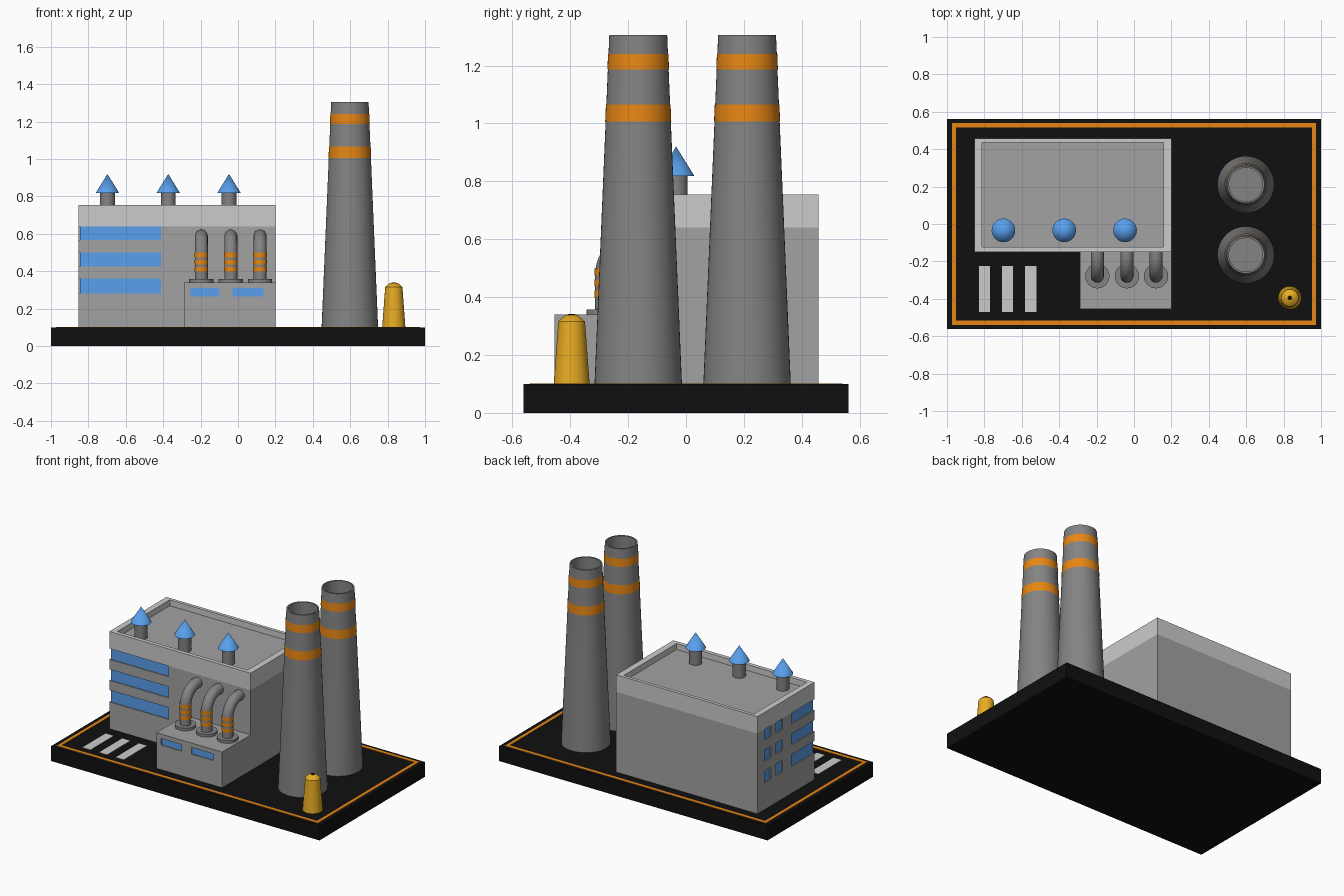
import bpy, bmesh, math

if "Cube" in bpy.data.objects:
    bpy.data.objects.remove(bpy.data.objects["Cube"])


def material(name, rgb):
    m = bpy.data.materials.new(name)
    m.diffuse_color = (*rgb, 1)
    m.use_nodes = True
    m.node_tree.nodes["Principled BSDF"].inputs["Base Color"].default_value = m.diffuse_color
    return m


BLACK = material("asphalt", (0.005, 0.005, 0.005))
WALL = material("wall_grey", (0.36, 0.36, 0.36))
LIGHT = material("light_grey", (0.59, 0.59, 0.59))
DARK = material("dark_grey", (0.23, 0.23, 0.23))
ORANGE = material("orange", (0.8, 0.24, 0.007))
BLUE = material("blue", (0.1, 0.35, 0.84))
YELLOW = material("yellow", (0.8, 0.41, 0.016))


def finish(name, bm, mat, smooth=False):
    bmesh.ops.recalc_face_normals(bm, faces=bm.faces)
    me = bpy.data.meshes.new(name)
    bm.to_mesh(me)
    bm.free()
    ob = bpy.data.objects.new(name, me)
    bpy.context.collection.objects.link(ob)
    if mat:
        me.materials.append(mat)
    if smooth:
        shade(ob)
    return ob


def activate(ob):
    bpy.ops.object.select_all(action='DESELECT')
    ob.select_set(True)
    bpy.context.view_layer.objects.active = ob


def shade(ob):
    activate(ob)
    bpy.ops.object.shade_smooth_by_angle(angle=math.radians(35))


def box(name, x, y, z, mat=None):
    bm = bmesh.new()
    bmesh.ops.create_cube(bm, size=1)
    for v in bm.verts:
        v.co = [a[0] if c < 0 else a[1] for c, a in zip(v.co, (x, y, z))]
    return finish(name, bm, mat)


def frame(name, outer, inner, z, mat):
    """Rectangular ring; outer and inner are (x0, x1, y0, y1)."""
    bm = bmesh.new()
    loops = []
    for (x0, x1, y0, y1), h in ((outer, z[0]), (outer, z[1]), (inner, z[1]), (inner, z[0])):
        loops.append([bm.verts.new((x, y, h)) for x, y in
                      ((x0, y0), (x1, y0), (x1, y1), (x0, y1))])
    for i in range(4):
        a, b = loops[i], loops[(i + 1) % 4]
        for j in range(4):
            k = (j + 1) % 4
            bm.faces.new((a[j], a[k], b[k], b[j]))
    return finish(name, bm, mat)


def lathe(name, profile, x, y, mat, seg=40):
    """Revolve (radius, z) points about a vertical axis at x, y."""
    bm = bmesh.new()
    vs = [bm.verts.new((x + r, y, z)) for r, z in profile]
    es = [bm.edges.new(p) for p in zip(vs, vs[1:])]
    bmesh.ops.spin(bm, geom=vs + es, cent=(x, y, 0), axis=(0, 0, 1),
                   angle=math.tau, steps=seg, use_merge=True)
    bmesh.ops.remove_doubles(bm, verts=bm.verts, dist=1e-5)
    return finish(name, bm, mat, True)


def cut(target, *rng):
    cutter = box("cutter", *rng)
    cutter.hide_render = True
    mod = target.modifiers.new("cut", 'BOOLEAN')
    mod.operation, mod.solver, mod.object = 'DIFFERENCE', 'EXACT', cutter
    activate(target)
    bpy.ops.object.modifier_apply(modifier=mod.name)
    bpy.data.objects.remove(cutter)


# Base plate, border line and crossing stripes
box("base", (-1, 1), (-0.561, 0.561), (0, 0.1), BLACK)
frame("border_line", (-0.973, 0.973, -0.54, 0.54), (-0.951, 0.951, -0.517, 0.517),
      (0.095, 0.102), ORANGE)
for i in range(3):
    x = -0.8 + 0.124 * i
    box(f"crossing_stripe_{i}", (x - 0.03, x + 0.03), (-0.47, -0.224), (0.095, 0.102), LIGHT)

# Main hall with parapet and sunken roof
X0, X1, Y0, Y1 = -0.853, 0.2, -0.15, 0.457
hall = box("hall_walls", (X0, X1), (Y0, Y1), (0.1, 0.64), WALL)
frame("parapet", (X0, X1, Y0, Y1), (-0.813, 0.157, -0.123, 0.435), (0.64, 0.755), LIGHT)
box("roof", (-0.82, 0.165), (-0.13, 0.44), (0.642, 0.715), WALL)

# Recessed windows: corner ribbons and two small ones behind, on three floors
D, G = 0.014, 0.007
for i, (z0, z1) in enumerate(((0.28, 0.36), (0.425, 0.5), (0.567, 0.638))):
    zc = (z0, z1 + (0.02 if i == 2 else 0))
    cut(hall, (X0 - 0.1, -0.412), (Y0 - 0.1, Y0 + D), zc)
    cut(hall, (X0 - 0.1, X0 + D), (Y0 - 0.05, 0.094), zc)
    box(f"ribbon_window_{i}", (X0 + G, -0.412), (Y0 + G, 0.094), (z0, z1), BLUE)
    for j, y in enumerate((0.228, 0.35)):
        cut(hall, (X0 - 0.1, X0 + D), (y - 0.034, y + 0.034), zc)
        box(f"side_window_{i}_{j}", (X0 + G, X0 + D + 0.01), (y - 0.034, y + 0.034),
            (z0, z1), BLUE)

# Low annex with two front windows
annex = box("annex", (-0.29, X1), (-0.454, Y0), (0.1, 0.34), WALL)
for i, xs in enumerate(((-0.254, -0.102), (-0.03, 0.136))):
    cut(annex, xs, (-0.5, -0.454 + D), (0.265, 0.31))
    box(f"annex_window_{i}", xs, (-0.454 + G, -0.454 + D + 0.01), (0.265, 0.31), BLUE)

# Roof vents with cone caps
for i in range(3):
    x, y = -0.698 + 0.325 * i, -0.034
    lathe(f"vent_{i}", [(0, 0.71), (0.04, 0.71), (0.04, 0.825), (0, 0.825)], x, y, DARK)
    lathe(f"vent_cap_{i}", [(0, 0.818), (0.063, 0.818), (0, 0.92)], x, y, BLUE)

# Elbow pipes from annex roof into the hall, with flanges and orange rings
R, PY, PZ = 0.11, -0.279, 0.478
for i, x in enumerate((-0.196, -0.038, 0.118)):
    path = [(PY, 0.34)] + [(PY + R - R * math.cos(t), PZ + R * math.sin(t))
            for t in (math.pi / 2 * k / 14 for k in range(15))] + [(-0.14, PZ + R)]
    cu = bpy.data.curves.new(f"pipe_{i}", 'CURVE')
    cu.dimensions, cu.bevel_depth, cu.bevel_resolution = '3D', 0.035, 6
    cu.use_fill_caps = True
    sp = cu.splines.new('POLY')
    sp.points.add(len(path) - 1)
    for p, (y, z) in zip(sp.points, path):
        p.co = (x, y, z, 1)
    ob = bpy.data.objects.new(f"pipe_{i}", cu)
    bpy.context.collection.objects.link(ob)
    cu.materials.append(DARK)
    activate(ob)
    bpy.ops.object.convert(target='MESH')
    shade(bpy.context.view_layer.objects.active)
    lathe(f"pipe_flange_{i}", [(0, 0.335), (0.065, 0.335), (0.065, 0.358), (0, 0.358)],
          x, PY, DARK)
    for j in range(3):
        z = 0.398 + 0.038 * j
        lathe(f"pipe_ring_{i}_{j}", [(0.0365, z), (0.0365, z + 0.025)], x, PY, ORANGE)

# Tapered hollow chimneys with two painted bands
BOT, TOP = 0.1, 1.305


def radius(z):
    return 0.151 - 0.051 * (z - BOT) / (TOP - BOT)


for i, y in enumerate((-0.165, 0.211)):
    lathe(f"chimney_{i}", [(0, BOT), (radius(BOT), BOT), (radius(TOP), TOP), (0.09, TOP),
                           (0.09, 1.1), (0, 1.1)], 0.598, y, DARK, 48)
    for j, (a, b) in enumerate(((1.006, 1.066), (1.187, 1.24))):
        e = 0.0015
        lathe(f"chimney_band_{i}_{j}", [(radius(a) + e, a), (radius(b) + e, b)],
              0.598, y, ORANGE, 48)

# Yellow storage silo with a small dark outlet
lathe("silo", [(0, 0.1), (0.062, 0.1), (0.046, 0.316), (0.022, 0.337), (0, 0.34)],
      0.833, -0.395, YELLOW)
lathe("silo_outlet", [(0, 0.33), (0.012, 0.33), (0.012, 0.341), (0, 0.341)],
      0.833, -0.395, BLACK, 20)
